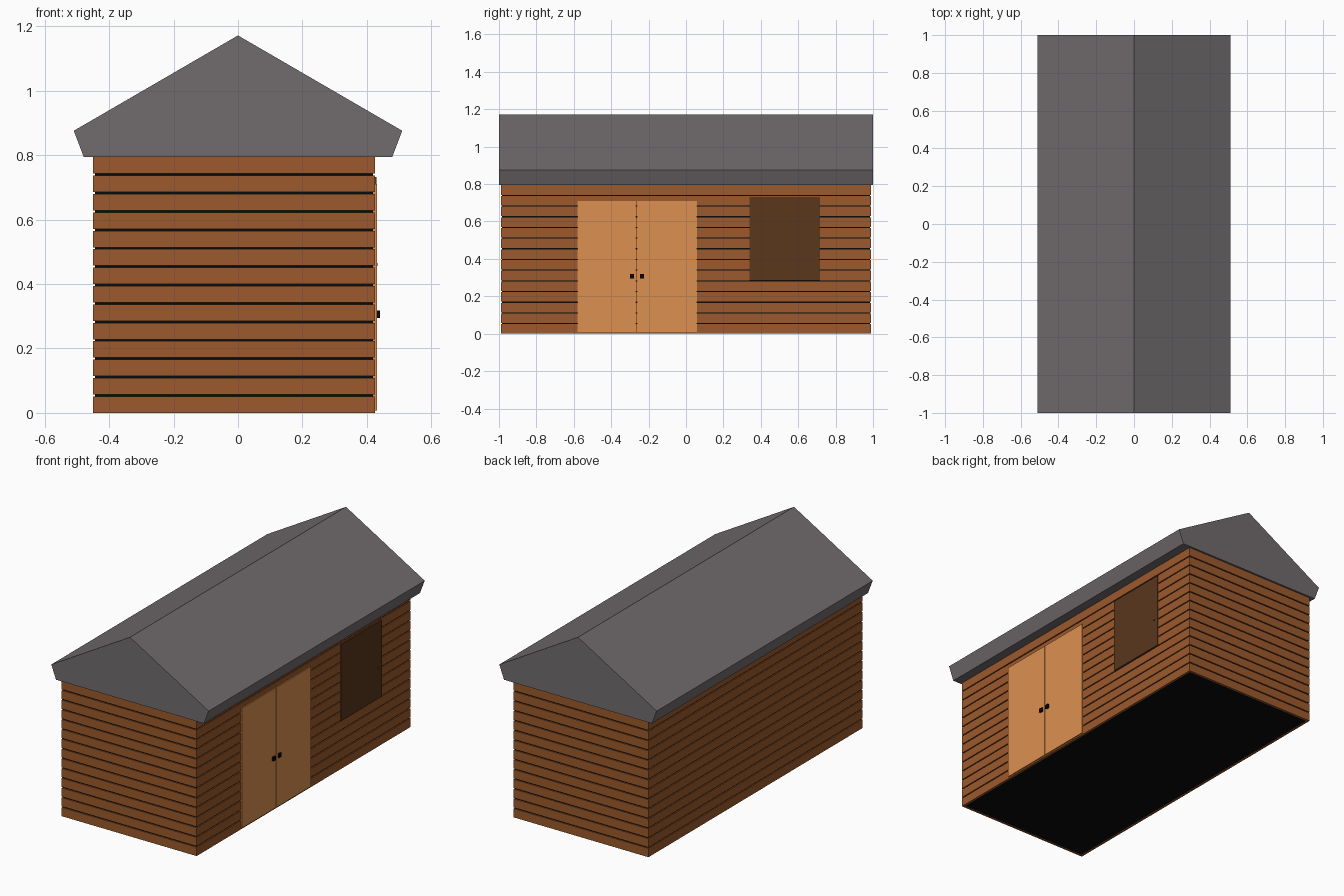
import bpy, bmesh
from mathutils import Matrix, Vector

if "Cube" in bpy.data.objects:
    bpy.data.objects.remove(bpy.data.objects["Cube"])


def material(name, rgb):
    m = bpy.data.materials.new(name)
    m.diffuse_color = (*rgb, 1)
    m.use_nodes = True
    m.node_tree.nodes["Principled BSDF"].inputs["Base Color"].default_value = m.diffuse_color
    return m


WOOD = material("wood", (0.33, 0.10, 0.025))
DOOR = material("door_wood", (0.72, 0.28, 0.08))
DARK = material("dark_wood", (0.10, 0.038, 0.012))
BLACK = material("black", (0.003, 0.003, 0.003))
ROOF = material("roofing", (0.165, 0.15, 0.155))


def finish(name, bm, mat):
    bmesh.ops.recalc_face_normals(bm, faces=bm.faces)
    me = bpy.data.meshes.new(name)
    bm.to_mesh(me)
    bm.free()
    me.materials.append(mat)
    ob = bpy.data.objects.new(name, me)
    bpy.context.collection.objects.link(ob)
    return ob


def add_box(bm, lo, hi):
    lo, hi = Vector(lo), Vector(hi)
    bmesh.ops.create_cube(bm, size=1, matrix=Matrix.Translation((lo + hi) / 2)
                          @ Matrix.Diagonal((*(hi - lo), 1)))


def box(name, lo, hi, mat):
    bm = bmesh.new()
    add_box(bm, lo, hi)
    return finish(name, bm, mat)


# Wall extents
X0, X1, Y, TOP = -0.45, 0.425, 0.99, 0.80
COURSES, GAP, T = 14, 0.006, 0.012
PITCH = TOP / COURSES

# Black core showing through the gaps and underneath
box("wall_core", (X0 + 0.006, -Y + 0.006, 0.003), (X1 - 0.006, Y - 0.006, TOP), BLACK)

# Horizontal boards around all four sides
bm = bmesh.new()
for i in range(COURSES):
    a, b = i * PITCH, (i + 1) * PITCH - GAP
    add_box(bm, (X0, -Y, a), (X1, -Y + T, b))
    add_box(bm, (X0, Y - T, a), (X1, Y, b))
    add_box(bm, (X0, -Y + T, a), (X0 + T, Y - T, b))
    add_box(bm, (X1 - T, -Y + T, a), (X1, Y - T, b))
finish("wall_boards", bm, WOOD)

# Solid gabled roof, extruded from its end profile
profile = [(0, 1.172), (0.51, 0.876), (0.479, 0.795), (-0.479, 0.795), (-0.51, 0.876)]
bm = bmesh.new()
face = bm.faces.new([bm.verts.new((x, -1, z)) for x, z in profile])
ext = bmesh.ops.extrude_face_region(bm, geom=[face], use_keep_orig=True)
bmesh.ops.translate(bm, vec=(0, 2, 0),
                    verts=[v for v in ext["geom"] if isinstance(v, bmesh.types.BMVert)])
finish("roof", bm, ROOF)

# Double doors with square handles
for side, y0, y1, hy in (("left", -0.58, -0.266, -0.288), ("right", -0.261, 0.06, -0.236)):
    box(f"{side}_door", (0.41, y0, 0.008), (0.431, y1, 0.71), DOOR)
    box(f"{side}_door_handle", (0.428, hy - 0.011, 0.295), (0.441, hy + 0.011, 0.318), BLACK)

# Window shutter with a small catch
box("window_shutter", (0.41, 0.34, 0.285), (0.430, 0.717, 0.732), DARK)
box("shutter_catch", (0.425, 0.68, 0.456), (0.433, 0.697, 0.466), DARK)
